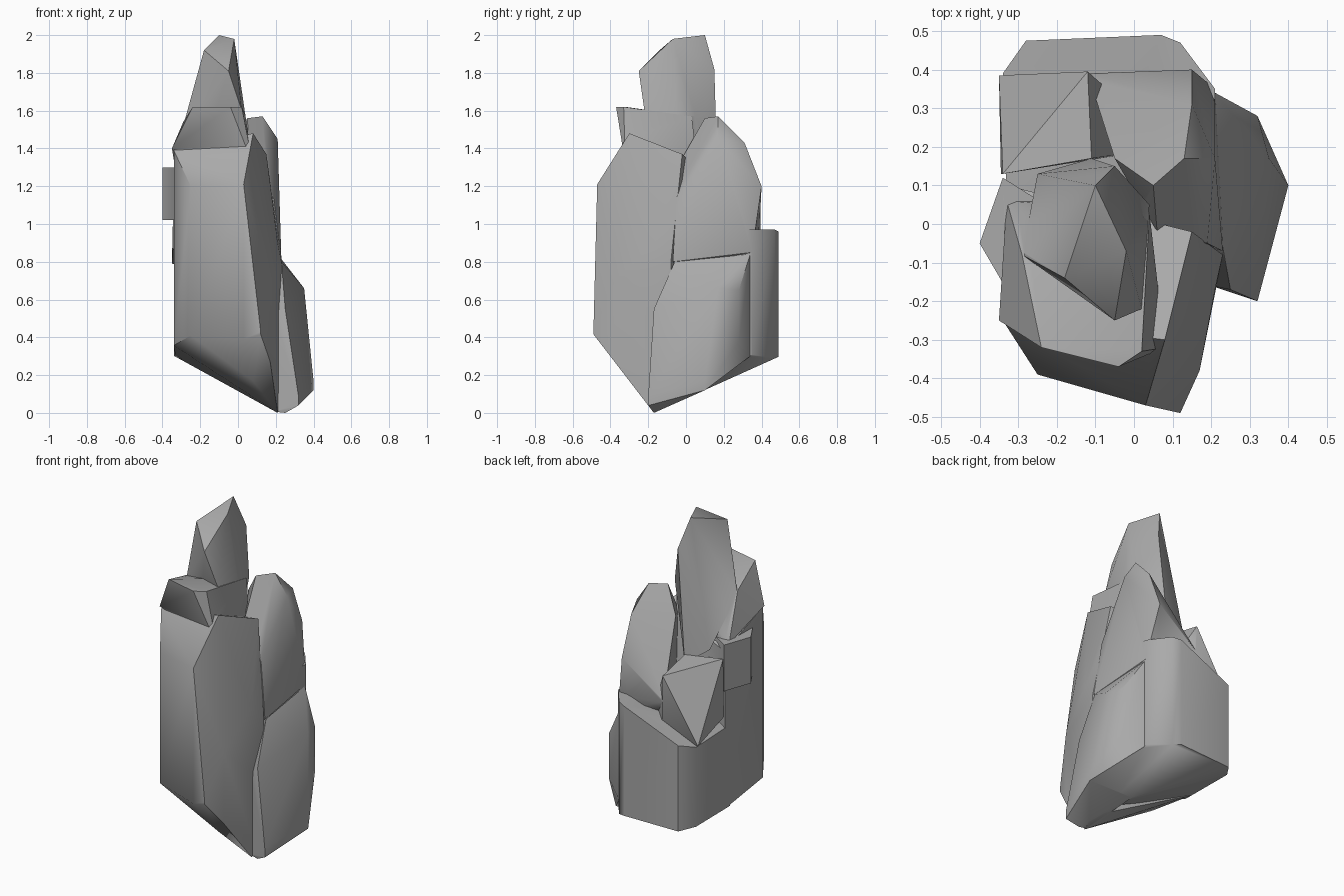
import bpy, bmesh, math

if "Cube" in bpy.data.objects:
    bpy.data.objects.remove(bpy.data.objects["Cube"])

stone = bpy.data.materials.new("grey_stone")
stone.diffuse_color = (0.4, 0.4, 0.4, 1)
stone.use_nodes = True
stone.node_tree.nodes["Principled BSDF"].inputs["Base Color"].default_value = stone.diffuse_color


def under(x, y):
    """Height of the keel-shaped underside, lowest near the front right."""
    return max(.55 * (.21 - x), -1.3 * (y + .17), .45 * (y + .17), 4.2 * x * y, 0)


def dropped(tops):
    """Corners plus their copies dropped straight down to the underside."""
    return tops + [(x, y, under(x, y)) for x, y, z in tops]


def chunk(name, pts):
    """One faceted rock chunk: the convex hull of a few corners."""
    bm = bmesh.new()
    for p in pts:
        bm.verts.new(p)
    bmesh.ops.remove_doubles(bm, verts=bm.verts, dist=.005)
    bmesh.ops.convex_hull(bm, input=bm.verts)
    bmesh.ops.delete(bm, geom=[v for v in bm.verts if not v.link_faces], context='VERTS')
    bmesh.ops.recalc_face_normals(bm, faces=bm.faces)
    me = bpy.data.meshes.new(name)
    bm.to_mesh(me)
    bm.free()
    me.materials.append(stone)
    ob = bpy.data.objects.new(name, me)
    bpy.context.collection.objects.link(ob)
    return ob


# Tall front body
body = chunk("boulder", dropped([
    (-.34, -.25, 1.39), (-.25, -.39, 1.2), (.03, -.47, 1.21), (.12, -.49, .43),
    (.17, -.38, .7), (.23, -.08, .8), (.15, -.02, 1.37), (.08, -.3, 1.48),
    (-.33, .1, 1.25), (.21, -.17, .9)]))

# Ledge below the peak
shoulder = chunk("shoulder", [
    (-.35, -.25, 1.4), (-.24, -.32, 1.62), (-.04, -.37, 1.62), (.02, -.33, 1.62),
    (.08, -.32, 1.31), (-.29, -.08, 1.54), (.04, .03, 1.57), (-.33, .06, 1.28),
    (0, .1, 1)])

# Leaning peak
peak = chunk("peak", [
    (-.1, .1, 2), (-.02, -.07, 1.98), (-.18, -.14, 1.92), (-.05, -.25, 1.81),
    (.02, -.22, 1.6), (-.05, .15, 1.82), (.04, .05, 1.57), (-.29, -.08, 1.52),
    (-.25, .13, 1.25), (-.11, .17, 1.15)])

# Upright block at the back right
tower = chunk("back_right_tower", [
    (.13, .17, 1.57), (.05, .1, 1.56), (.15, .31, 1.43), (.21, .17, 1.45),
    (.15, .4, 1.2), (.21, .35, .85), (.23, -.07, .8), (.06, -.02, 1.35),
    (.19, -.05, 1.13), (-.12, .39, 1), (-.05, .17, 1.42), (0, .1, .6)])

# Sloped block at the back left
slope = chunk("back_left_slope", [
    (-.35, .385, .79), (-.12, .395, 1.16), (-.12, .395, .9), (-.11, .17, 1.2),
    (-.34, .13, 1.22), (-.345, .13, .87), (.1, .2, .7)])

# Low block at the back, with a slanted top
outline = [(-.34, .39), (-.28, .475), (.07, .49), (.12, .47), (.21, .35), (.2, 0), (-.33, .05)]
back = chunk("back_block", dropped([(x, y, min(.93 + .43 * x, .97)) for x, y in outline]))

# Flaring foot on the right
foot = chunk("right_foot", dropped([
    (.32, .28, .65), (.35, .17, .66), (.4, .1, .12), (.32, -.2, .09),
    (.25, -.17, .55), (.23, -.06, .8), (.21, .34, .84), (.1, .1, .6), (.2, -.16, .5)]))

# Chip on the left side
chip = chunk("left_chip", [(x, y, z) for z in (1.02, 1.3)
                           for x, y in ((-.4, -.05), (-.33, -.17), (-.34, .12), (-.15, 0))])

# Merge the chunks into a single skin
bpy.context.view_layer.objects.active = body
for p in (shoulder, peak, tower, slope, back, foot, chip):
    m = body.modifiers.new(p.name, 'BOOLEAN')
    m.operation = 'UNION'
    m.solver = 'EXACT'
    m.object = p
    bpy.ops.object.modifier_apply(modifier=m.name)
    bpy.data.objects.remove(p, do_unlink=True)

body.data.materials.clear()
body.data.materials.append(stone)
for poly in body.data.polygons:
    poly.material_index = 0
body.select_set(True)
bpy.ops.object.shade_smooth_by_angle(angle=math.radians(45))
